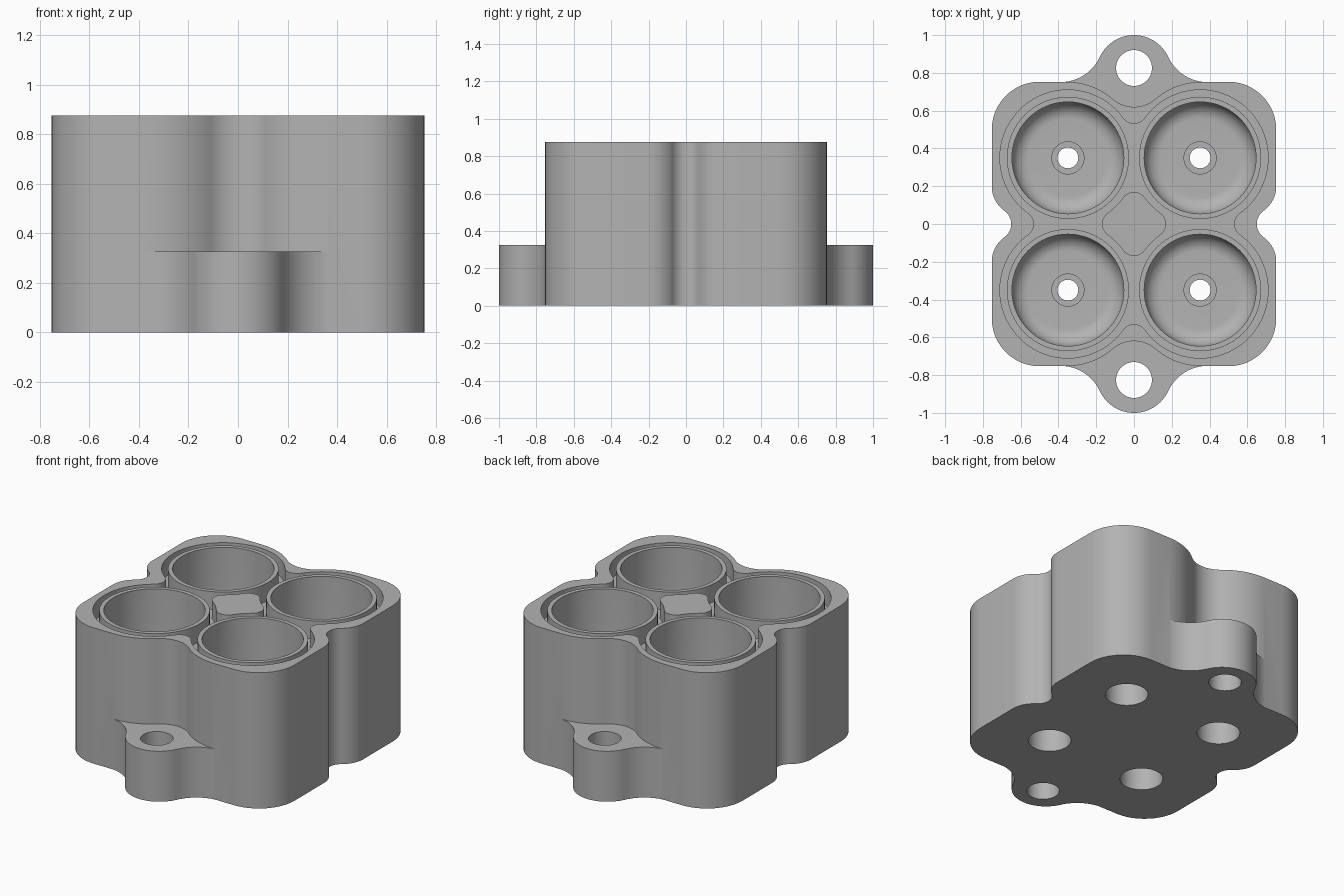
import bpy, bmesh
from math import sin, cos, radians, degrees, atan2, hypot

cube = bpy.data.objects.get("Cube")
if cube:
    bpy.data.objects.remove(cube, do_unlink=True)

H, HALF, C = 0.875, 0.753, 0.35      # height, body half width, cylinder centre
EAR_H, EAR_Y = 0.325, 0.826
FLOOR, GROOVE_Z = 0.25, 0.76

grey = bpy.data.materials.new("grey")
grey.use_nodes = True
colour = (0.45, 0.45, 0.45, 1)
grey.diffuse_color = colour
grey.node_tree.nodes["Principled BSDF"].inputs["Base Color"].default_value = colour


def arc(cx, cy, r, a, b, n=12):
    return [(cx + r * cos(radians(a + (b - a) * i / n)),
             cy + r * sin(radians(a + (b - a) * i / n))) for i in range(n + 1)]


def mirror4(q):
    """Outline from a quarter that runs from the y axis to the x axis."""
    back = q[::-1]
    return (q + [(x, -y) for x, y in back] + [(-x, -y) for x, y in q]
            + [(-x, y) for x, y in back])


def finish(bm, name):
    bmesh.ops.remove_doubles(bm, verts=bm.verts, dist=0.0005)
    bmesh.ops.recalc_face_normals(bm, faces=bm.faces)
    mesh = bpy.data.meshes.new(name)
    bm.to_mesh(mesh)
    bm.free()
    mesh.materials.append(grey)
    ob = bpy.data.objects.new(name, mesh)
    bpy.context.collection.objects.link(ob)
    return ob


def prism(name, pts, z0, z1):
    clean = []
    for p in pts:
        if not clean or hypot(p[0] - clean[-1][0], p[1] - clean[-1][1]) > 0.001:
            clean.append(p)
    if hypot(clean[0][0] - clean[-1][0], clean[0][1] - clean[-1][1]) < 0.001:
        clean.pop()
    bm = bmesh.new()
    face = bm.faces.new([bm.verts.new((x, y, z0)) for x, y in clean])
    top = bmesh.ops.extrude_face_region(bm, geom=[face], use_keep_orig=True)["geom"]
    bmesh.ops.translate(bm, vec=(0, 0, z1 - z0),
                        verts=[v for v in top if isinstance(v, bmesh.types.BMVert)])
    return finish(bm, name)


def lathe(name, profile, x, y, steps=64):
    bm = bmesh.new()
    vs = [bm.verts.new((x + r, y, z)) for r, z in profile]
    es = [bm.edges.new(pair) for pair in zip(vs, vs[1:])]
    bmesh.ops.spin(bm, geom=vs + es, cent=(x, y, 0), axis=(0, 0, 1),
                   angle=radians(360), steps=steps)
    return finish(bm, name)


def combine(target, tool, operation):
    mod = target.modifiers.new("combine", "BOOLEAN")
    mod.object, mod.operation, mod.solver = tool, operation, "EXACT"
    bpy.context.view_layer.objects.active = target
    bpy.ops.object.modifier_apply(modifier=mod.name)
    bpy.data.objects.remove(tool, do_unlink=True)


def notch(width, depth, share):
    """Half of a smooth dip: (offset along edge, distance from axis), tip first."""
    total = (width ** 2 + depth ** 2) / (2 * depth)
    small, big = total * share, total * (1 - share)
    turn = degrees(atan2(width, total - depth))
    dip = arc(0, HALF - depth + small, small, -90, -90 + turn)
    bulge = arc(width, HALF - big, big, 90 + turn, 90)
    return dip + bulge


# Main body: rounded square with a wide dip front and back, a small one each side
quarter = (notch(0.36, 0.133, 0.31) + arc(0.5, 0.5, HALF - 0.5, 90, 0)
           + [(y, x) for x, y in notch(0.2, 0.103, 0.35)][::-1])
body = prism("cylinder_block", mirror4(quarter), 0, H)

# Mounting ears
EAR_R, EAR_C, FIL_X = 0.2, 0.8, 0.39
base = HALF - 0.002
gap = EAR_C - base
fil = (FIL_X ** 2 + gap ** 2 - EAR_R ** 2) / (2 * (EAR_R + gap))
tilt = degrees(atan2(base + fil - EAR_C, FIL_X))
half_ear = (arc(0, EAR_C, EAR_R, 90, tilt)
            + arc(FIL_X, base + fil, fil, 180 + tilt, 270) + [(FIL_X, 0.6)])
ear = half_ear + [(-x, y) for x, y in half_ear[::-1]]
for side in (1, -1):
    combine(body, prism("mounting_ear", [(x, y * side) for x, y in ear], 0, EAR_H), "UNION")

# Seal groove around all four cylinders, leaving a centre island
GR, FR = 0.36, 0.07
off = 0.25
t = degrees(atan2(off, C))
groove = (arc(0, C + off, FR, -90, -t) + arc(C, C, GR, 180 - t, t - 90, 40)
          + arc(C + off, 0, FR, 90 + t, 180))
island = (arc(0, C - off, FR, 90, t) + arc(C, C, GR, 180 + t, 270 - t)
          + arc(C - off, 0, FR, 90 - t, 0))
combine(body, prism("groove_cutter", mirror4(groove), GROOVE_Z, H + 0.1), "DIFFERENCE")
combine(body, prism("centre_island", mirror4(island), GROOVE_Z - 0.05, H), "UNION")

# Cylinder sleeves, then pockets with rounded floors and stepped drain bores
pocket = ([(0, H + 0.1), (0.296, H + 0.1)] + arc(0.207, FLOOR + 0.089, 0.089, 0, -90, 10)
          + [(0.085, FLOOR), (0.085, FLOOR - 0.03), (0.055, FLOOR - 0.03),
             (0.055, 0.15), (0.125, 0.15), (0.125, -0.1), (0, -0.1)])
for x in (-C, C):
    for y in (-C, C):
        sleeve = prism("sleeve", arc(x, y, 0.323, 0, 360, 64), GROOVE_Z - 0.05, H)
        combine(body, sleeve, "UNION")
        combine(body, lathe("pocket_cutter", pocket, x, y), "DIFFERENCE")

# Bolt holes through the ears
for side in (1, -1):
    hole = prism("bolt_hole_cutter", arc(0, side * EAR_Y, 0.095, 0, 360, 48), -0.1, EAR_H + 0.1)
    combine(body, hole, "DIFFERENCE")

bpy.ops.object.select_all(action="DESELECT")
body.select_set(True)
bpy.context.view_layer.objects.active = body
bpy.ops.object.shade_smooth_by_angle(angle=radians(30))
